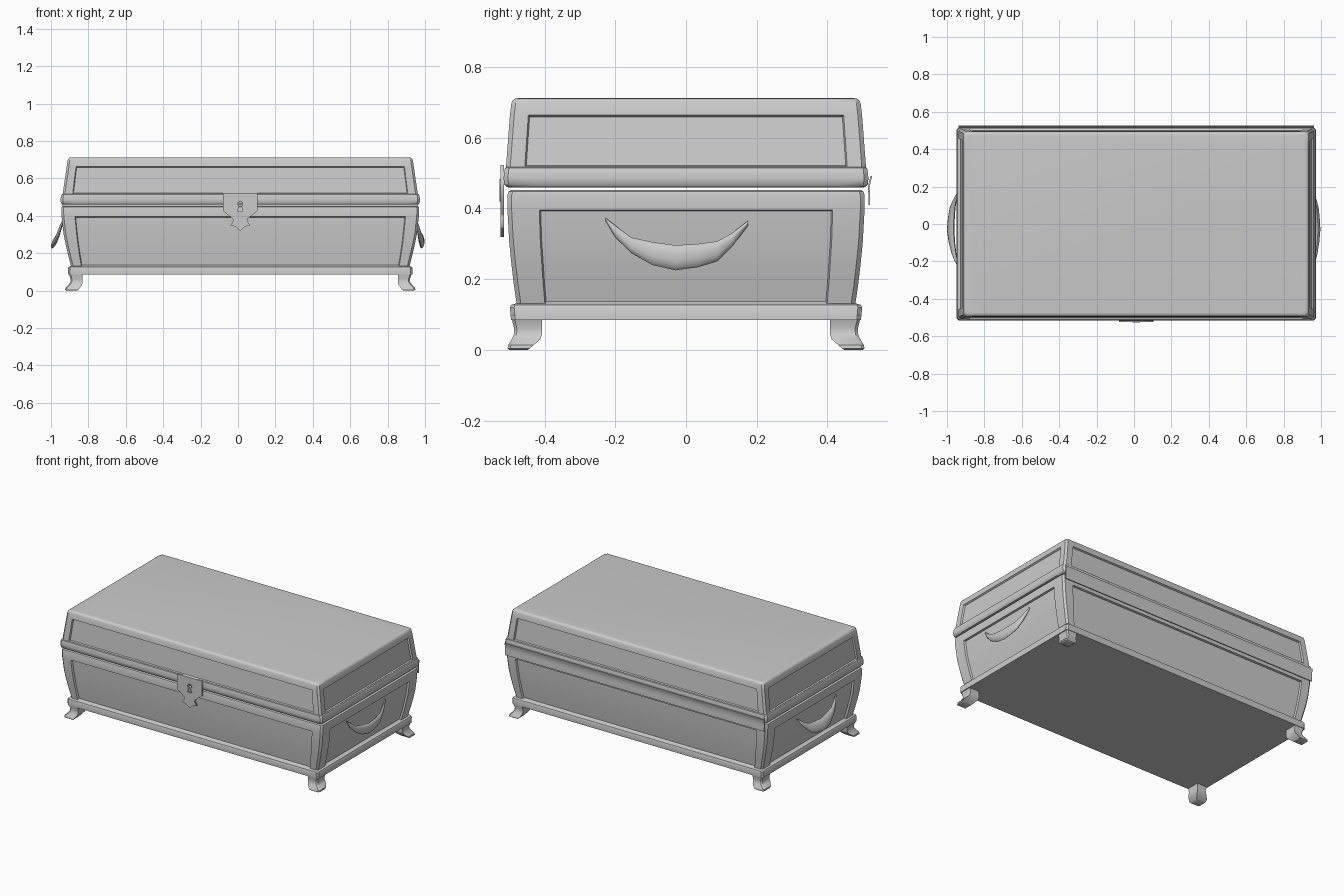
import bpy, bmesh, math

if "Cube" in bpy.data.objects:
    bpy.data.objects.remove(bpy.data.objects["Cube"])

CX = 0.012  # the box sits slightly right of centre because the handles differ


def finish(name, bm, angle=35):
    bmesh.ops.recalc_face_normals(bm, faces=bm.faces[:])
    me = bpy.data.meshes.new(name)
    bm.to_mesh(me)
    bm.free()
    ob = bpy.data.objects.new(name, me)
    bpy.context.collection.objects.link(ob)
    bpy.ops.object.select_all(action='DESELECT')
    ob.select_set(True)
    bpy.context.view_layer.objects.active = ob
    bpy.ops.object.shade_smooth_by_angle(angle=math.radians(angle))
    return ob


def loft(bm, rings):
    """Skin closed rings and cap both ends; returns the face rows."""
    vs = [[bm.verts.new(p) for p in r] for r in rings]
    n = len(vs[0])
    rows = [[bm.faces.new((a[i], a[(i + 1) % n], b[(i + 1) % n], b[i])) for i in range(n)]
            for a, b in zip(vs, vs[1:])]
    bm.faces.new(vs[0][::-1])
    bm.faces.new(vs[-1])
    return rows


def box_ring(z, hx, hy, wx=0.06, wy=0.08, c=0.012):
    """Chamfered rectangle with extra points marking the corner post widths."""
    pts = [(hx, c - hy), (hx, wy - hy), (hx, hy - wy), (hx, hy - c),
           (hx - c, hy), (hx - wx, hy), (wx - hx, hy), (c - hx, hy)]
    pts += [(-x, -y) for x, y in pts]
    return [(x + CX, y, z) for x, y in pts]


def panelled_box(name, profile, panel_rows=(), depth=0.012):
    bm = bmesh.new()
    rows = loft(bm, [box_ring(*p) for p in profile])
    bm.normal_update()
    # sink the panel on each of the four sides
    for side in (1, 5, 9, 13):
        faces = [rows[k][side] for k in panel_rows]
        if faces:
            bmesh.ops.inset_region(bm, faces=faces, thickness=0.004, depth=-depth,
                                   use_even_offset=True)
    return finish(name, bm)


# chest body with bowed sides
panelled_box("chest_body", [
    (0.110, 0.900, 0.477, 0.055, 0.080), (0.130, 0.905, 0.479, 0.055, 0.080),
    (0.185, 0.919, 0.487, 0.060, 0.083), (0.245, 0.933, 0.494, 0.065, 0.086),
    (0.305, 0.945, 0.500, 0.070, 0.088), (0.395, 0.955, 0.505, 0.071, 0.090),
    (0.438, 0.957, 0.505, 0.071, 0.090), (0.448, 0.954, 0.502), (0.452, 0.946, 0.495)],
    range(1, 5))

# lid: sloping panelled sides and a softened top edge
panelled_box("lid", [
    (0.500, 0.951, 0.510, 0.053, 0.053), (0.519, 0.949, 0.509, 0.053, 0.053),
    (0.664, 0.928, 0.498, 0.050, 0.052), (0.697, 0.923, 0.494), (0.706, 0.919, 0.490),
    (0.711, 0.912, 0.483), (0.712, 0.902, 0.473)], [1], 0.010)

# rounded rim around the lid
panelled_box("lid_rim", [
    (0.459, 0.945, 0.500), (0.461, 0.953, 0.508), (0.468, 0.959, 0.514),
    (0.485, 0.961, 0.516), (0.505, 0.959, 0.514), (0.514, 0.955, 0.512), (0.518, 0.948, 0.507)])

# plinth
panelled_box("base_moulding", [
    (0.085, 0.921, 0.495), (0.120, 0.921, 0.498), (0.127, 0.917, 0.495), (0.131, 0.905, 0.482)])

# bracket feet at the corners: z, outer x, outer y, inner x, inner y
FOOT = [(0.100, 0.920, 0.495, 0.843, 0.407), (0.085, 0.915, 0.492, 0.843, 0.407),
        (0.060, 0.907, 0.486, 0.843, 0.407), (0.044, 0.909, 0.487, 0.843, 0.407),
        (0.030, 0.919, 0.493, 0.846, 0.412), (0.014, 0.935, 0.503, 0.858, 0.430),
        (0.004, 0.936, 0.505, 0.866, 0.442), (0.000, 0.930, 0.500, 0.872, 0.448)]
for sx, side in ((-1, "left"), (1, "right")):
    for sy, end in ((-1, "front"), (1, "back")):
        bm = bmesh.new()
        c = 0.008
        loft(bm, [[(CX + sx * x, sy * y, z) for x, y in
                   ((ix, iy), (ox, iy), (ox, oy - c), (ox - c, oy), (ix, oy))]
                  for z, ox, oy, ix, iy in FOOT])
        finish(f"{end}_{side}_foot", bm)

# crescent handles: y, lower edge z, upper edge z, swing outwards 0..1
CRESCENT = [(-0.228, 0.366, 0.374, 0.0), (-0.200, 0.318, 0.352, 0.3), (-0.155, 0.274, 0.318, 0.6),
            (-0.095, 0.240, 0.305, 0.85), (-0.030, 0.225, 0.296, 1.0), (0.035, 0.234, 0.300, 0.9),
            (0.088, 0.250, 0.307, 0.75), (0.130, 0.291, 0.330, 0.45), (0.176, 0.352, 0.366, 0.0)]


def handle(name, sx, root, low_out, high_out):
    bm = bmesh.new()
    rings = []
    for y, lo, hi, s in CRESCENT:
        xl, xh = root + (low_out - root) * s, root + (high_out - root) * s
        t = 0.004 + 0.010 * s
        ring = []
        for k in range(10):
            a = 2 * math.pi * k / 10
            u = 0.5 + 0.5 * math.cos(a)
            ring.append((sx * (xl + (xh - xl) * u + t * math.sin(a)), y, lo + (hi - lo) * u))
        rings.append(ring)
    loft(bm, rings)
    finish(name, bm, 60)


handle("left_handle", -1, 0.938, 0.995, 0.966)
handle("right_handle", 1, 0.955, 0.982, 0.984)


# flat plates drawn as outlines in x-z, with optional holes
def plate(name, outlines, y, half_thick):
    cu = bpy.data.curves.new(name, 'CURVE')
    cu.dimensions = '2D'
    cu.fill_mode = 'BOTH'
    cu.extrude = half_thick
    for pts in outlines:
        sp = cu.splines.new('POLY')
        sp.points.add(len(pts) - 1)
        for p, (px, pz) in zip(sp.points, pts):
            p.co = (px, pz, 0, 1)
        sp.use_cyclic_u = True
    ob = bpy.data.objects.new(name, cu)
    ob.location = (CX, y, 0)
    ob.rotation_euler = (math.pi / 2, 0, 0)
    bpy.context.collection.objects.link(ob)
    bpy.ops.object.select_all(action='DESELECT')
    ob.select_set(True)
    bpy.context.view_layer.objects.active = ob
    bpy.ops.object.convert(target='MESH')


# lock plate with a keyhole and a pointed tail
half = [(0.091, 0.523), (0.091, 0.425), (0.040, 0.384), (0.037, 0.374), (0.053, 0.347), (0.026, 0.343)]
shield = half + [(0, 0.319)] + [(-x, z) for x, z in reversed(half)]
keyhole = [(0.013 * math.cos(a), 0.465 + 0.013 * math.sin(a))
           for a in [math.radians(-60 + 30 * k) for k in range(11)]]
keyhole += [(-0.014, 0.425), (0.014, 0.425)]
plate("lock_plate", [shield, keyhole], -0.520, 0.005)

# raised border around the keyhole
border = [(x * 1.45, 0.455 + (z - 0.455) * 1.2) for x, z in keyhole]
plate("keyhole_border", [border, keyhole], -0.523, 0.004)

# long curved hinge strip along the back
bm = bmesh.new()
outer = [(0.516, 0.410), (0.516, 0.440), (0.514, 0.458), (0.518, 0.478), (0.522, 0.492)]
strip = [(y + 0.005, z) for y, z in outer] + outer[::-1]
loft(bm, [[(x, y, z) for y, z in strip] for x in (CX - 0.950, CX + 0.950)])
finish("hinge_strip", bm)
